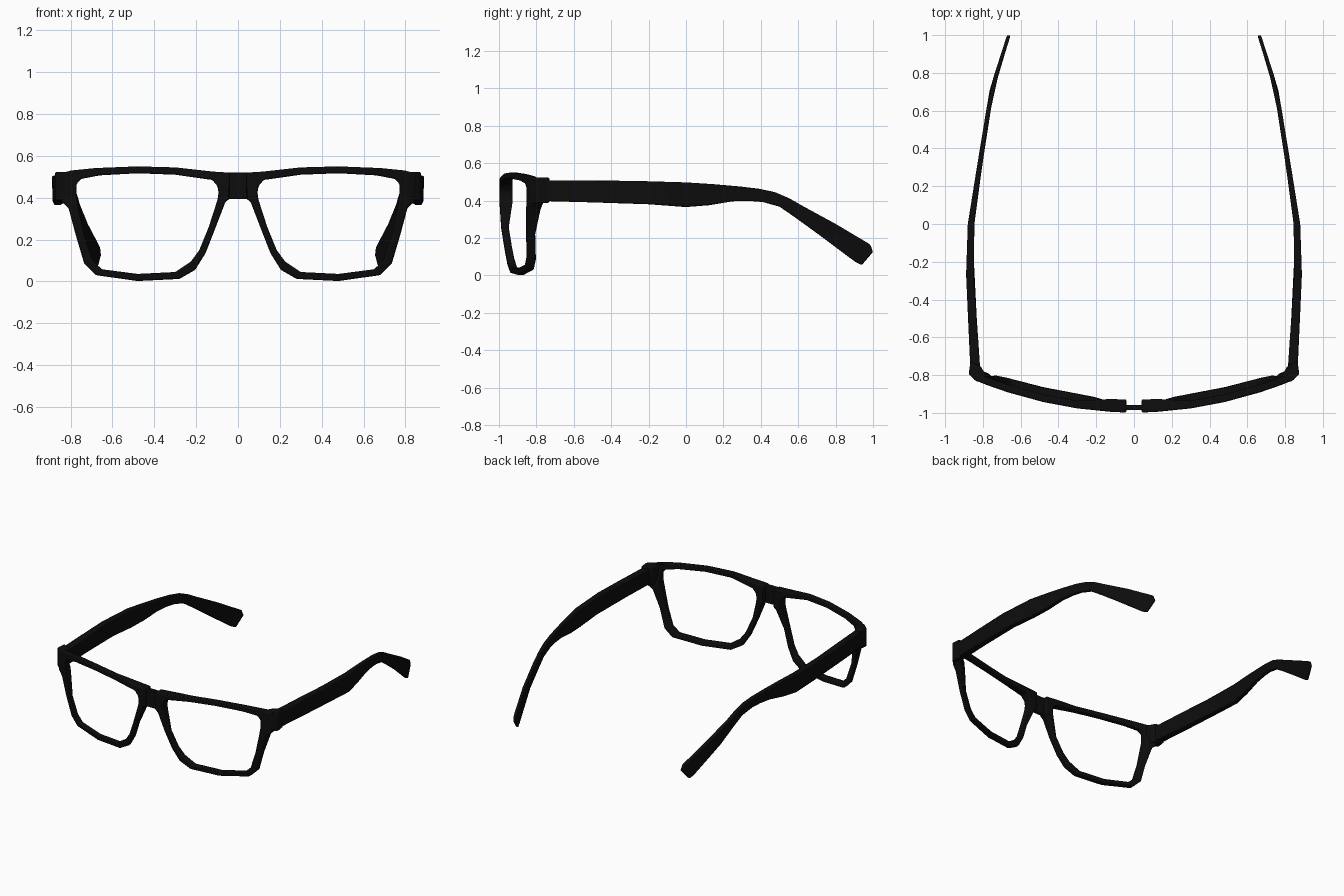
import bpy, bmesh

if "Cube" in bpy.data.objects:
    bpy.data.objects.remove(bpy.data.objects["Cube"])

black = bpy.data.materials.new("black_acetate")
black.diffuse_color = (0.004, 0.004, 0.004, 1)
black.use_nodes = True
black.node_tree.nodes["Principled BSDF"].inputs["Base Color"].default_value = black.diffuse_color


def make_part(name, verts, faces, bevel, mirror=True):
    mesh = bpy.data.meshes.new(name)
    mesh.from_pydata(verts, [], faces)
    bm = bmesh.new()
    bm.from_mesh(mesh)
    bmesh.ops.recalc_face_normals(bm, faces=bm.faces)
    bm.to_mesh(mesh)
    bm.free()
    mesh.materials.append(black)
    ob = bpy.data.objects.new(name, mesh)
    bpy.context.collection.objects.link(ob)
    mod = ob.modifiers.new("bevel", 'BEVEL')
    mod.width, mod.segments, mod.limit_method = bevel, 2, 'ANGLE'
    if mirror:
        ob.modifiers.new("mirror", 'MIRROR').use_mirror_merge = False
    bpy.ops.object.select_all(action='DESELECT')
    bpy.context.view_layer.objects.active = ob
    ob.select_set(True)
    bpy.ops.object.shade_smooth_by_angle(angle=0.6)
    return ob


def tube(name, rings, bevel, mirror=True):
    """Capped solid through a list of equal-sized rings."""
    n = len(rings[0])
    verts = [v for r in rings for v in r]
    faces = [tuple(range(n)), tuple(range(len(verts) - n, len(verts)))]
    for i in range(len(rings) - 1):
        for j in range(n):
            k = (j + 1) % n
            faces.append((i*n + j, i*n + k, (i+1)*n + k, (i+1)*n + j))
    return make_part(name, verts, faces, bevel, mirror)


# Lens rim: outer x, z and inner x, z, clockwise from the bridge; wrapped and tilted
rim = [(.04, .52, .098, .455), (.12, .525, .123, .485), (.30, .545, .30, .51),
       (.48, .55, .48, .517), (.68, .542, .66, .507), (.80, .53, .75, .49),
       (.85, .515, .772, .465), (.845, .385, .773, .41), (.81, .35, .765, .36),
       (.775, .22, .735, .22), (.735, .085, .695, .10), (.68, .03, .65, .058),
       (.48, .002, .48, .036), (.28, .012, .30, .045), (.205, .055, .225, .095),
       (.155, .135, .185, .15), (.11, .25, .14, .26), (.06, .38, .098, .39),
       (.04, .395, .093, .425)]


def front_y(x, z):
    return -0.998 + 0.24 * x * x + 0.04 * max(0, (0.3 - z) / 0.3)


def depth(x, z):
    if x < .13 and z > .3:
        return .068                      # nose pad swelling
    if x > .76 and .3 < z < .42:
        return .065                      # swelling under the hinge
    return .04


rings = []
for xo, zo, xi, zi in rim:
    fo, fi = front_y(xo, zo), front_y(xi, zi)
    rings.append([(xo, fo, zo), (xi, fi, zi),
                  (xi, fi + depth(xi, zi), zi), (xo, fo + depth(xo, zo), zo)])
n = len(rings)
verts = [v for r in rings for v in r]
faces = [(i*4 + j, i*4 + (j+1) % 4, (i+1) % n*4 + (j+1) % 4, (i+1) % n*4 + j)
         for i in range(n) for j in range(4)]
make_part("lens_rims", verts, faces, .007)

# Thin bridge between the rims
tube("bridge", [[(x, -.986, .395), (x, -.986, .52), (x, -.957, .52), (x, -.957, .395)]
                for x in (-.06, .06)], .004, mirror=False)

# Hinge block at each outer corner
plan = [(.78, -.845), (.835, -.832), (.875, -.795), (.866, -.728), (.81, -.755), (.785, -.80)]
tube("hinge_blocks", [[(x, y, z) for x, y in plan] for z in (.388, .522)], .006)

# Temple arm: outer and inner x along y, then top y, z and bottom y, z stations
widths = [(-.8, .865, .812), (-.27, .889, .848), (0, .88, .845),
          (.3, .832, .805), (.72, .763, .74), (1.0, .672, .653)]
stations = [(-.79, .507, -.79, .398), (-.5, .507, -.5, .39), (-.27, .505, -.2, .38),
            (0, .497, 0, .365), (.14, .488, .125, .375), (.29, .475, .25, .396),
            (.39, .463, .34, .398), (.475, .445, .41, .392), (.55, .413, .50, .367),
            (.62, .373, .58, .312), (.80, .275, .70, .225),
            (.985, .165, .905, .072), (1.0, .125, .94, .055)]


def arm_x(y):
    for (y0, o0, i0), (y1, o1, i1) in zip(widths, widths[1:]):
        if y <= y1:
            t = (y - y0) / (y1 - y0)
            return o0 + (o1 - o0) * t, i0 + (i1 - i0) * t


rings = []
for yt, zt, yb, zb in stations:
    (ot, it), (ob, ib) = arm_x(yt), arm_x(yb)
    rings.append([(ot, yt, zt), (it, yt, zt), (ib, yb, zb), (ob, yb, zb)])
tube("temple_arms", rings, .006)
